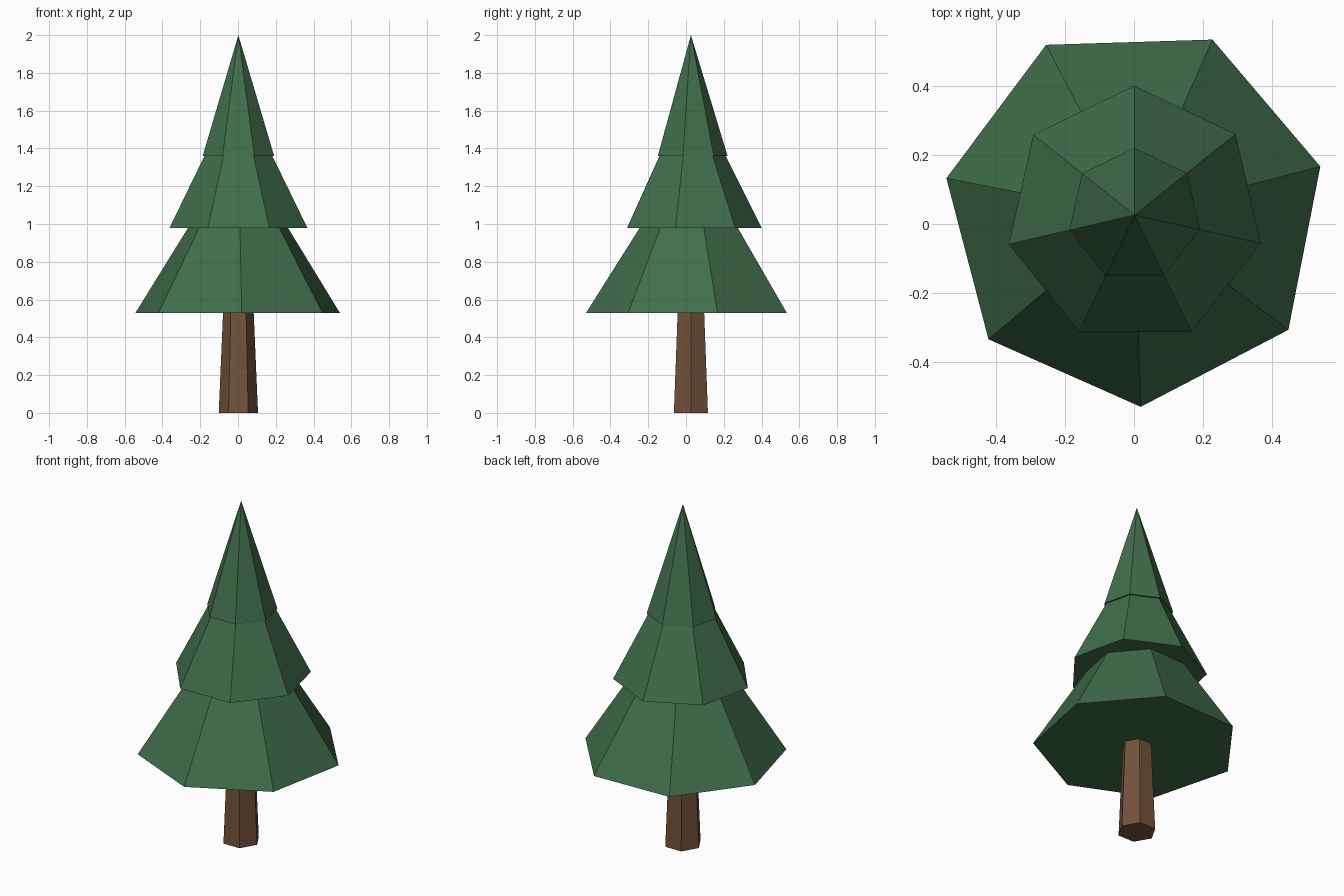
import bpy
import math

if "Cube" in bpy.data.objects:
    bpy.data.objects.remove(bpy.data.objects["Cube"])

CENTRE = (0.002, 0.026)


def material(name, rgb):
    mat = bpy.data.materials.new(name)
    mat.diffuse_color = (*rgb, 1.0)
    mat.use_nodes = True
    mat.node_tree.nodes["Principled BSDF"].inputs["Base Color"].default_value = mat.diffuse_color
    return mat


def tapered(name, sides, z0, z1, r0, r1, angle, mat):
    """Flat-shaded cone or frustum with its first corner at the given angle."""
    ring = [math.radians(angle) + math.tau * i / sides for i in range(sides)]
    cx, cy = CENTRE
    verts = [(cx + r0 * math.cos(a), cy + r0 * math.sin(a), z0) for a in ring]
    faces = [tuple(reversed(range(sides)))]
    if r1 > 0:
        verts += [(cx + r1 * math.cos(a), cy + r1 * math.sin(a), z1) for a in ring]
        faces.append(tuple(range(sides, 2 * sides)))
        faces += [(i, (i + 1) % sides, sides + (i + 1) % sides, sides + i)
                  for i in range(sides)]
    else:
        verts.append((cx, cy, z1))
        faces += [(i, (i + 1) % sides, sides) for i in range(sides)]
    mesh = bpy.data.meshes.new(name)
    mesh.from_pydata(verts, [], faces)
    mesh.materials.append(mat)
    obj = bpy.data.objects.new(name, mesh)
    bpy.context.collection.objects.link(obj)
    return obj


bark = material("bark_brown", (0.171, 0.084, 0.042))
needles = material("needle_green", (0.051, 0.155, 0.072))

# Six-sided trunk, ending just inside the lowest tier
tapered("trunk", 6, 0.0, 0.58, 0.104, 0.079, 0, bark)

# Three stacked seven-sided foliage cones
tapered("lower_foliage", 7, 0.53, 1.41, 0.555, 0, -88.2, needles)
tapered("middle_foliage", 7, 0.98, 1.73, 0.374, 0, 90.2, needles)
tapered("upper_foliage", 7, 1.36, 2.0, 0.194, 0, 90.2, needles)
